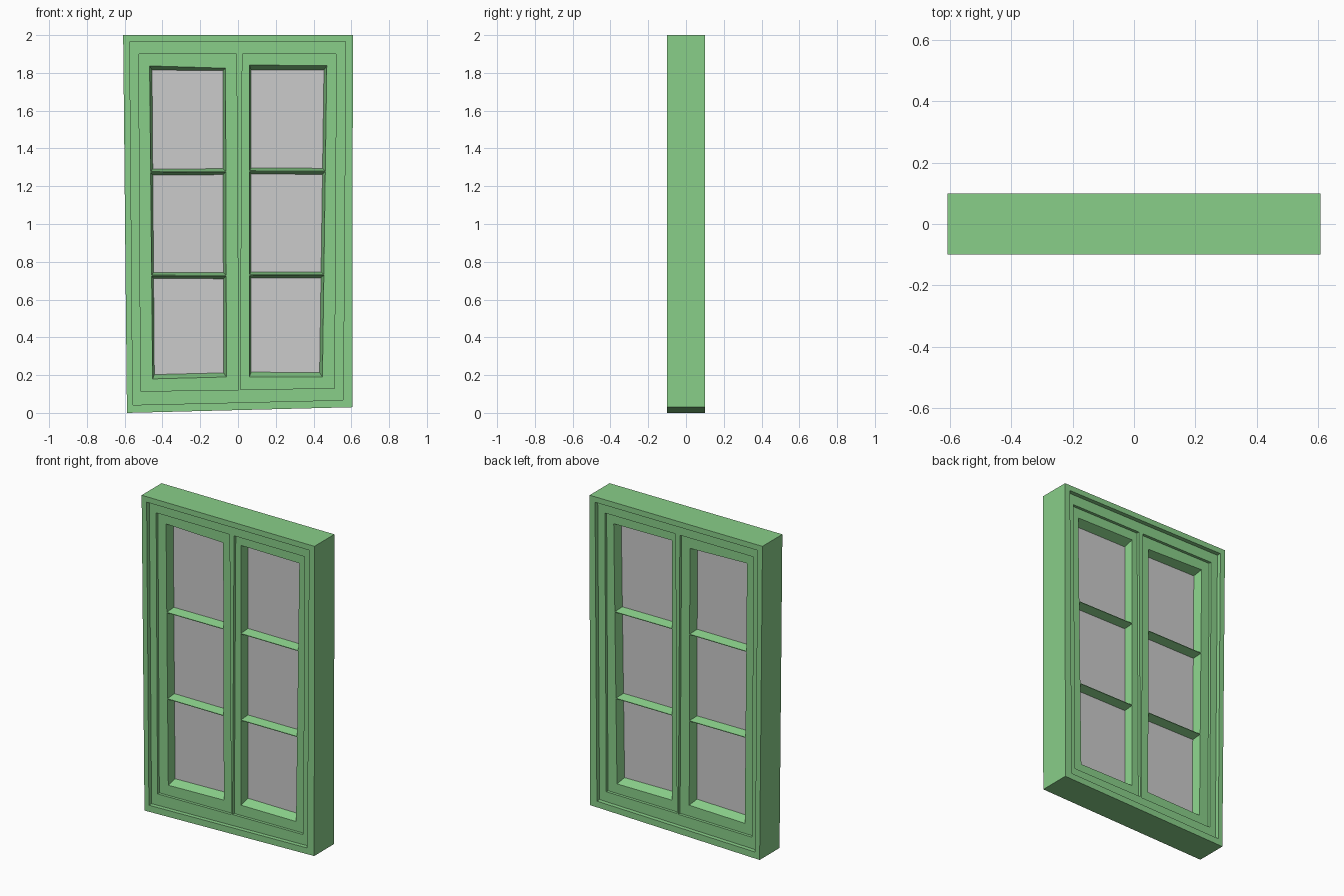
import bpy, bmesh

if "Cube" in bpy.data.objects:
    bpy.data.objects.remove(bpy.data.objects["Cube"])

green = bpy.data.materials.new("green_paint")
green.diffuse_color = (0.25, 0.62, 0.25, 1)
green.use_nodes = True
green.node_tree.nodes["Principled BSDF"].inputs["Base Color"].default_value = green.diffuse_color

# Depth levels, from the front face to the glass plane in the middle
FACE, LEDGE, SASH, MID = -0.1, -0.073, -0.055, 0.0

# Slightly crooked outlines as (x, z): top left, top right, bottom right, bottom left
OUTER = [(-.608, 2), (.608, 2), (.606, .03), (-.588, 0)]
STEP = [(-.573, 1.965), (.57, 1.965), (.557, .068), (-.557, .042)]
SIDES = {
    "left": dict(
        sash=[(-.525, 1.9), (-.008, 1.9), (.003, .122), (-.515, .115)],
        opening=[(-.468, 1.837), (-.066, 1.825), (-.061, .19), (-.452, .18)],
        glass=[(-.455, 1.815), (-.08, 1.812), (-.077, .212), (-.443, .203)],
        bars=[(1.275, 1.277), (.727, .726)]),
    "right": dict(
        sash=[(.023, 1.9), (.52, 1.9), (.51, .13), (.013, .125)],
        opening=[(.06, 1.842), (.47, 1.838), (.447, .19), (.06, .19)],
        glass=[(.07, 1.815), (.455, 1.815), (.432, .213), (.07, .216)],
        bars=[(1.28, 1.279), (.73, .731)]),
}


def make(name, build, mirror=True, mat=green):
    bm = bmesh.new()
    build(bm)
    bmesh.ops.remove_doubles(bm, verts=bm.verts, dist=1e-5)
    me = bpy.data.meshes.new(name)
    bm.to_mesh(me)
    bm.free()
    ob = bpy.data.objects.new(name, me)
    bpy.context.collection.objects.link(ob)
    if mat:
        me.materials.append(mat)
    if mirror:
        m = ob.modifiers.new("both_faces", 'MIRROR')
        m.use_axis = (False, True, False)
        m.use_clip = True
    return ob


def face(bm, pts):
    return bm.faces.new([bm.verts.new(p) for p in pts])


def at(loop, y):
    return [(x, y, z) for x, z in loop]


def band(bm, a, b):
    """Four quads joining two nested outlines, facing the front or inside."""
    for i in range(4):
        j = (i + 1) % 4
        face(bm, [a[i], b[i], b[j], a[j]][::-1])


def casing(bm):
    band(bm, at(OUTER, MID), at(OUTER, FACE))
    band(bm, at(OUTER, FACE), at(STEP, FACE))
    band(bm, at(STEP, FACE), at(STEP, LEDGE))
    # ledge around both sashes, with the strip between them
    s = at(STEP, LEDGE)
    l, r = (at(SIDES[k]["sash"], LEDGE) for k in ("left", "right"))
    for pts in ([s[0], s[3], l[3], l[0]], [r[1], r[2], s[2], s[1]],
                [l[1], l[2], r[3], r[0]],
                [s[0], l[0], l[1], r[0], r[1], s[1]],
                [s[3], s[2], r[2], r[3], l[2], l[3]]):
        face(bm, pts)


def edge_x(loop, z):
    """Left and right x of an outline at height z."""
    out = []
    for top, bot in ((loop[0], loop[3]), (loop[1], loop[2])):
        t = (z - bot[1]) / (top[1] - bot[1])
        out.append(bot[0] + t * (top[0] - bot[0]))
    return out


make("casing", casing)

for side, d in SIDES.items():
    def sash(bm):
        band(bm, at(d["sash"], LEDGE), at(d["sash"], SASH))
        band(bm, at(d["sash"], SASH), at(d["opening"], SASH))
        band(bm, at(d["opening"], SASH), at(d["glass"], MID))
    make(side + "_sash", sash)

    # wedge-shaped glazing bars
    for n, heights in enumerate(d["bars"]):
        def bar(bm, h=heights):
            rows = []
            for i in (0, 1):
                xf = edge_x(d["opening"], h[i])[i]
                xg = edge_x(d["glass"], h[i])[i]
                rows.append([(xg, MID, h[i] + .016), (xf, SASH, h[i] + .002),
                             (xf, SASH, h[i] - .002), (xg, MID, h[i] - .016)])
            for k in range(3):
                face(bm, [rows[0][k], rows[0][k + 1], rows[1][k + 1], rows[1][k]])
        make(f"{side}_glazing_bar_{n + 1}", bar)

    make(side + "_glass", lambda bm: face(bm, at(d["glass"], MID)[::-1]),
         mirror=False, mat=None)
